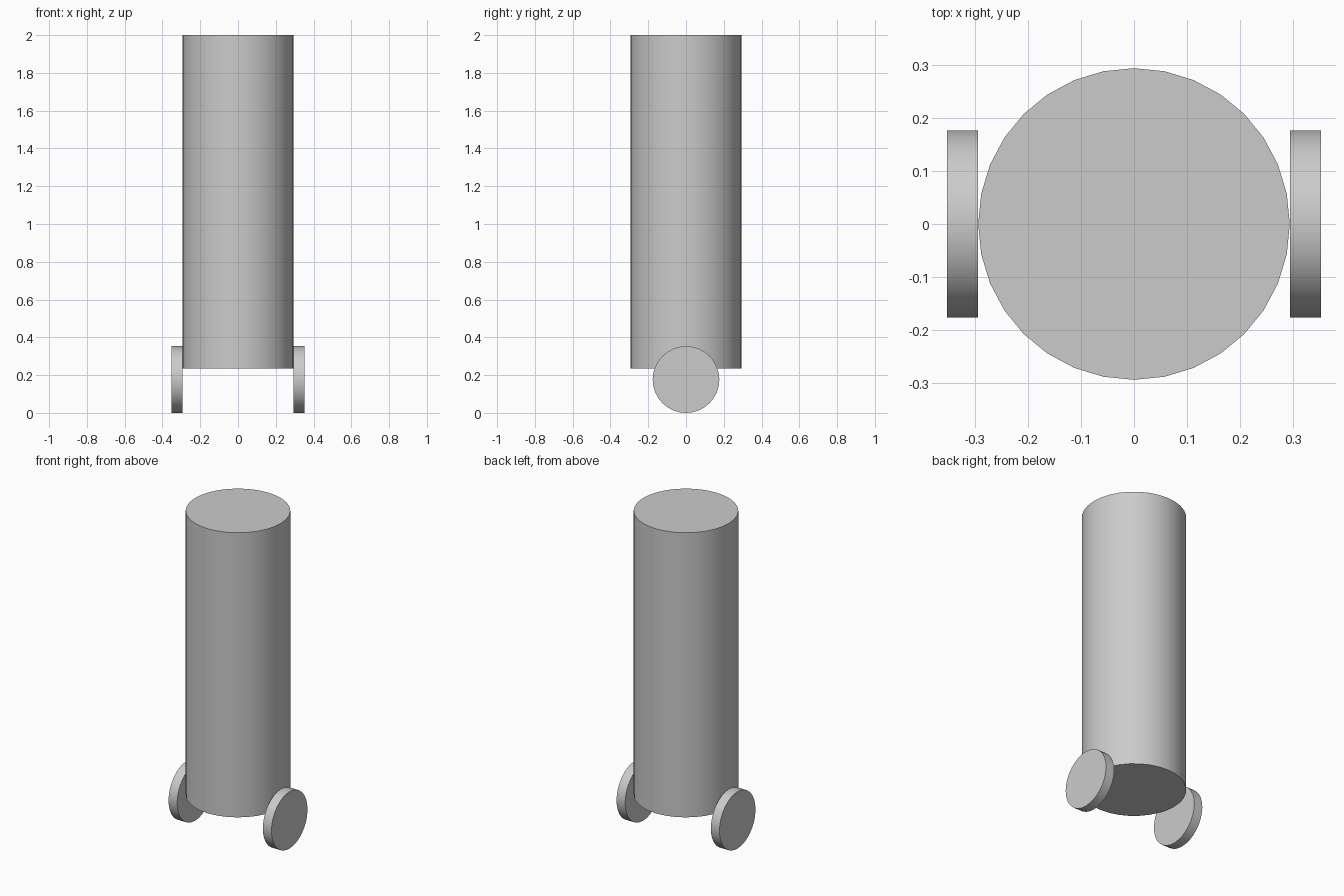
import bpy
import math

cube = bpy.data.objects.get("Cube")
if cube:
    bpy.data.objects.remove(cube, do_unlink=True)

# Single plain grey
grey = bpy.data.materials.new("plain grey")
grey.use_nodes = True
colour = (0.6, 0.6, 0.6, 1)
grey.diffuse_color = colour
grey.node_tree.nodes["Principled BSDF"].inputs["Base Color"].default_value = colour


def cylinder(name, radius, depth, location, rotation=(0, 0, 0)):
    bpy.ops.mesh.primitive_cylinder_add(vertices=32, radius=radius, depth=depth,
                                        location=location, rotation=rotation)
    obj = bpy.context.object
    obj.name = name
    obj.data.materials.append(grey)
    bpy.ops.object.shade_smooth_by_angle(angle=math.radians(30))
    return obj


BODY_RADIUS = 0.294
BODY_BOTTOM = 0.236
WHEEL_RADIUS = 0.1765
WHEEL_WIDTH = 0.059

# Tall body
height = 2 - BODY_BOTTOM
cylinder("body", BODY_RADIUS, height, (0, 0, BODY_BOTTOM + height / 2))

# Wheels touching the sides of the body
for name, side in (("left_wheel", 1), ("right_wheel", -1)):
    x = side * (BODY_RADIUS + WHEEL_WIDTH / 2)
    cylinder(name, WHEEL_RADIUS, WHEEL_WIDTH, (x, 0, WHEEL_RADIUS),
             (0, math.radians(90), 0))
